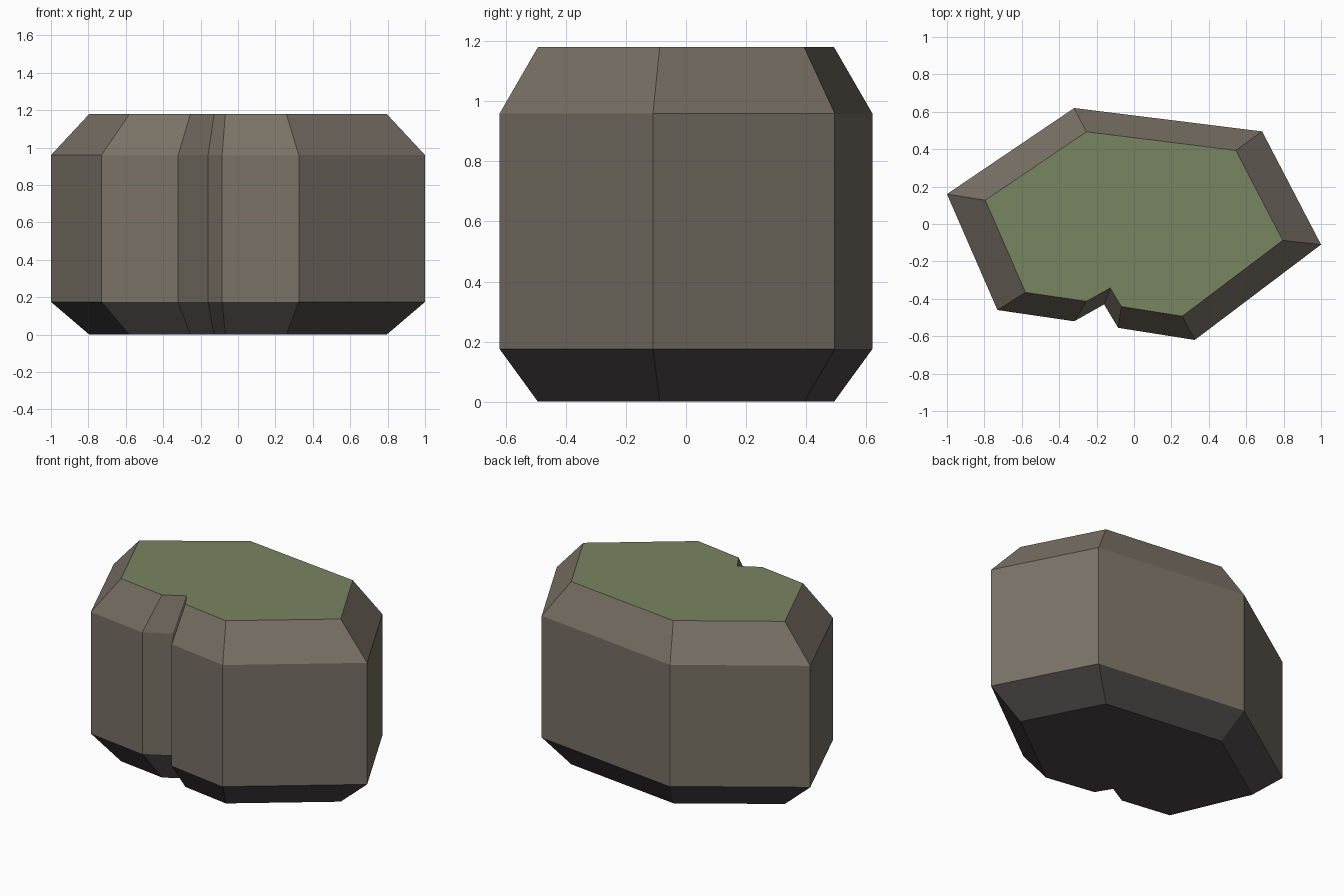
import bpy
import bmesh

cube = bpy.data.objects.get("Cube")
if cube:
    bpy.data.objects.remove(cube, do_unlink=True)


def make_material(name, rgb):
    mat = bpy.data.materials.new(name)
    mat.use_nodes = True
    mat.diffuse_color = (*rgb, 1)
    bsdf = mat.node_tree.nodes["Principled BSDF"]
    bsdf.inputs["Base Color"].default_value = (*rgb, 1)
    bsdf.inputs["Roughness"].default_value = 0.9
    return mat


stone = make_material("stone", (0.19, 0.165, 0.131))
moss = make_material("moss green", (0.19, 0.235, 0.12))
dark = make_material("dark stone", (0.07, 0.06, 0.06))

# Rock outline with a small notch at the front, counter-clockwise from above
OUTLINE = [(-1, 0.16), (-0.73, -0.46), (-0.32, -0.52), (-0.16, -0.43),
           (-0.085, -0.555), (0.325, -0.62), (1, -0.11), (0.685, 0.495),
           (-0.32, 0.62)]
# Height and outline scale of each ring
RINGS = [(0, 0.795), (0.175, 1), (0.96, 1), (1.18, 0.795)]

# Stack the rings and bridge them with flat walls
bm = bmesh.new()
rings = [[bm.verts.new((x * s, y * s, z)) for x, y in OUTLINE]
         for z, s in RINGS]
for low, high in zip(rings, rings[1:]):
    for i in range(len(low)):
        j = (i + 1) % len(low)
        bm.faces.new((low[i], low[j], high[j], high[i]))
bm.faces.new(rings[-1])
bm.faces.new(rings[0][::-1])
bmesh.ops.recalc_face_normals(bm, faces=bm.faces)

# Mossy top, dark underside and lower bevel, plain stone between
for face in bm.faces:
    if face.normal.z > 0.95:
        face.material_index = 1
    elif face.normal.z < -0.1:
        face.material_index = 2

mesh = bpy.data.meshes.new("mossy_rock")
bm.to_mesh(mesh)
bm.free()
for mat in (stone, moss, dark):
    mesh.materials.append(mat)
rock = bpy.data.objects.new("mossy_rock", mesh)
bpy.context.collection.objects.link(rock)
